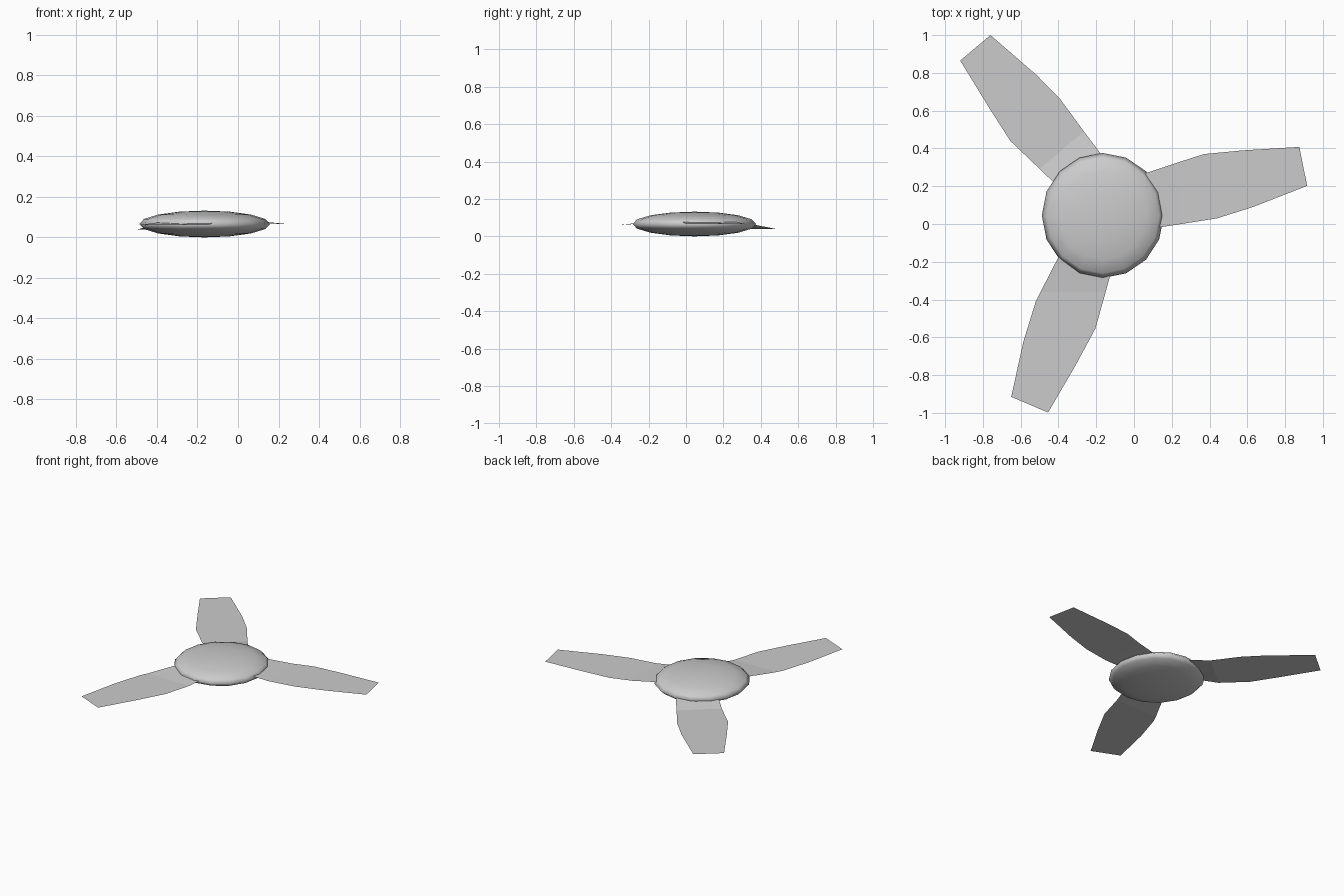
import bpy

if "Cube" in bpy.data.objects:
    bpy.data.objects.remove(bpy.data.objects["Cube"])

# hub: squashed 16-sided ball, smooth
bpy.ops.mesh.primitive_uv_sphere_add(segments=16, ring_count=8, radius=1,
                                     location=(-0.165, 0.045, 0.066))
hub = bpy.context.object
hub.name = "hub"
hub.scale = (0.323, 0.331, 0.066)
bpy.ops.object.transform_apply(location=False, rotation=False, scale=True)
bpy.ops.object.shade_smooth()


def blade(name, z_root, z_flat, side_a, side_b):
    """Thin sheet blade: two edge curves from hub to tip, raised at the root."""
    verts, n = [], len(side_a)
    for i in range(n):
        z = z_root if i == 0 else z_flat
        verts += [(*side_a[i], z), (*side_b[i], z)]
    faces = [(2 * i, 2 * i + 1, 2 * i + 3, 2 * i + 2) for i in range(n - 1)]
    mesh = bpy.data.meshes.new(name)
    mesh.from_pydata(verts, [], faces)
    ob = bpy.data.objects.new(name, mesh)
    bpy.context.collection.objects.link(ob)
    return ob


# three blades; side_a is the right-hand edge looking outward, so normals face up
blades = [
    blade("blade_right", 0.078, 0.065,
          [(0.12, -0.02), (0.25, 0.0), (0.44, 0.03), (0.63, 0.09), (0.917, 0.202)],
          [(0.05, 0.265), (0.22, 0.322), (0.37, 0.37), (0.58, 0.39), (0.875, 0.408)]),
    blade("blade_back", 0.065, 0.038,
          [(-0.16, 0.35), (-0.265, 0.49), (-0.39, 0.66), (-0.515, 0.788), (-0.76, 1.0)],
          [(-0.41, 0.205), (-0.50, 0.292), (-0.655, 0.44), (-0.77, 0.62), (-0.92, 0.865)]),
    blade("blade_front", 0.073, 0.060,
          [(-0.40, -0.175), (-0.495, -0.36), (-0.52, -0.41), (-0.585, -0.62), (-0.65, -0.915)],
          [(-0.12, -0.25), (-0.15, -0.36), (-0.205, -0.555), (-0.31, -0.75), (-0.455, -0.998)]),
]
for b in blades:
    for p in b.data.polygons:
        if p.normal.z < 0:
            p.flip()
